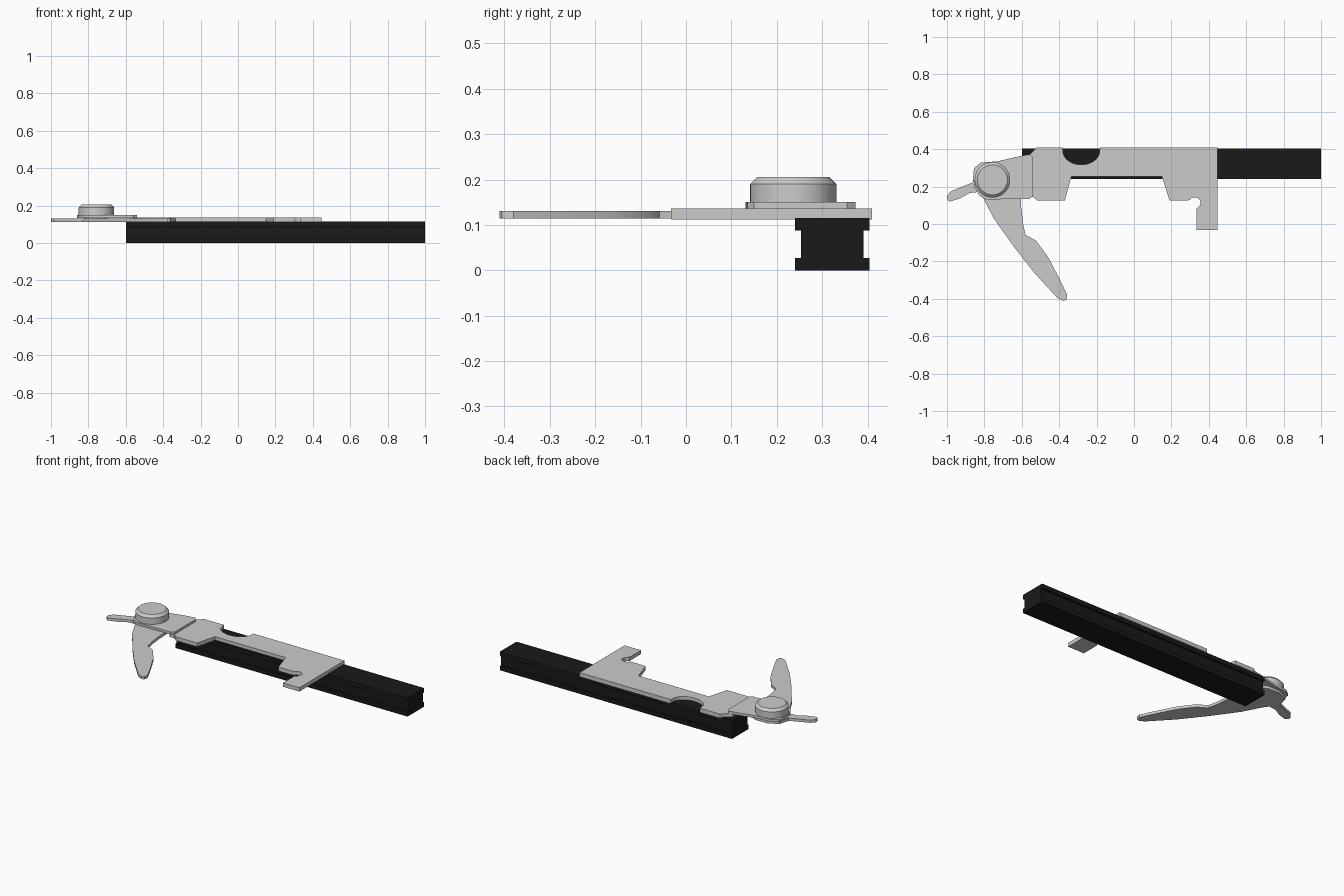
import bpy, bmesh, math
from mathutils import Matrix

if "Cube" in bpy.data.objects:
    bpy.data.objects.remove(bpy.data.objects["Cube"])


def make_object(name, bm, smooth=True):
    bmesh.ops.recalc_face_normals(bm, faces=bm.faces)
    mesh = bpy.data.meshes.new(name)
    bm.to_mesh(mesh)
    bm.free()
    ob = bpy.data.objects.new(name, mesh)
    bpy.context.collection.objects.link(ob)
    if smooth:
        bpy.context.view_layer.objects.active = ob
        ob.select_set(True)
        bpy.ops.object.shade_smooth_by_angle(angle=math.radians(30))
        ob.select_set(False)
    return ob


def extrude(name, points, vec, to3d):
    """Fill a closed outline and extrude it along vec."""
    bm = bmesh.new()
    face = bm.faces.new([bm.verts.new(to3d(a, b)) for a, b in points])
    ext = bmesh.ops.extrude_face_region(bm, geom=[face], use_keep_orig=True)
    verts = [g for g in ext["geom"] if isinstance(g, bmesh.types.BMVert)]
    bmesh.ops.translate(bm, verts=verts, vec=vec)
    return make_object(name, bm)


def sheet(name, points, z0, z1):
    return extrude(name, points, (0, 0, z1 - z0), lambda x, y: (x, y, z0))


def arc(cx, cy, rx, ry, a0, a1, n):
    angles = [math.radians(a0 + (a1 - a0) * i / n) for i in range(n + 1)]
    return [(cx + rx * math.cos(a), cy + ry * math.sin(a)) for a in angles]


# Grooved black rail
half = [(0.082, 0), (0.082, 0.027), (0.069, 0.027),
        (0.069, 0.088), (0.082, 0.088), (0.082, 0.115)]
section = half + [(-y, z) for y, z in reversed(half)]
rail = extrude("rail", section, (1.6, 0, 0), lambda y, z: (-0.6, 0.322 + y, z))
black = bpy.data.materials.new("black")
black.diffuse_color = (0.01, 0.01, 0.01, 1)
black.use_nodes = True
black.node_tree.nodes["Principled BSDF"].inputs["Base Color"].default_value = black.diffuse_color
rail.data.materials.append(black)

# Main plate with thumb notch on top, stepped underside and hooked foot
plate = [(-0.575, 0.365), (-0.555, 0.375), (-0.52, 0.41), (-0.382, 0.41)]
plate += arc(-0.282, 0.39, 0.098, 0.073, 180, 360, 16)
plate += [(-0.182, 0.41), (0.446, 0.41), (0.446, -0.033), (0.333, -0.033),
          (0.333, 0.08), (0.35, 0.095)]
plate += arc(0.325, 0.115, 0.031, 0.028, 0, 150, 8)
plate += [(0.285, 0.125), (0.19, 0.125), (0.15, 0.253), (-0.335, 0.253),
          (-0.37, 0.125), (-0.515, 0.125), (-0.54, 0.145), (-0.575, 0.145)]
sheet("main_plate", plate, 0.112, 0.136)

# Raised pivot pad that overlaps the plate end
pad = [(-0.555, 0.373), (-0.54, 0.355), (-0.54, 0.15), (-0.56, 0.135),
       (-0.79, 0.131), (-0.825, 0.15), (-0.85, 0.19), (-0.86, 0.25),
       (-0.855, 0.3), (-0.82, 0.328), (-0.73, 0.335), (-0.6, 0.365)]
sheet("pivot_pad", pad, 0.135, 0.15)

# Swinging lever: long blade, hub and short thumb tail
lever = [(-0.807, 0.14), (-0.75, 0.03), (-0.64, -0.125), (-0.53, -0.265),
         (-0.41, -0.395), (-0.378, -0.411), (-0.362, -0.405), (-0.357, -0.38),
         (-0.39, -0.31), (-0.46, -0.175), (-0.525, -0.088), (-0.58, -0.058),
         (-0.593, 0.0), (-0.603, 0.09), (-0.605, 0.2), (-0.64, 0.29),
         (-0.7, 0.32), (-0.78, 0.32), (-0.845, 0.29), (-0.863, 0.222),
         (-0.93, 0.195), (-0.98, 0.175), (-1.0, 0.15), (-0.997, 0.13),
         (-0.985, 0.12), (-0.93, 0.137), (-0.88, 0.165), (-0.83, 0.172)]
sheet("lever", lever, 0.114, 0.131)

# Chamfered pivot knob with its pin reaching into the lever
bm = bmesh.new()
for r0, r1, z0, z1 in [(0.06, 0.06, 0.12, 0.149),
                       (0.095, 0.095, 0.149, 0.19),
                       (0.095, 0.08, 0.19, 0.205)]:
    bmesh.ops.create_cone(bm, cap_ends=True, segments=40, radius1=r0, radius2=r1,
                          depth=z1 - z0,
                          matrix=Matrix.Translation((-0.757, 0.236, (z0 + z1) / 2)))
make_object("pivot_knob", bm)
